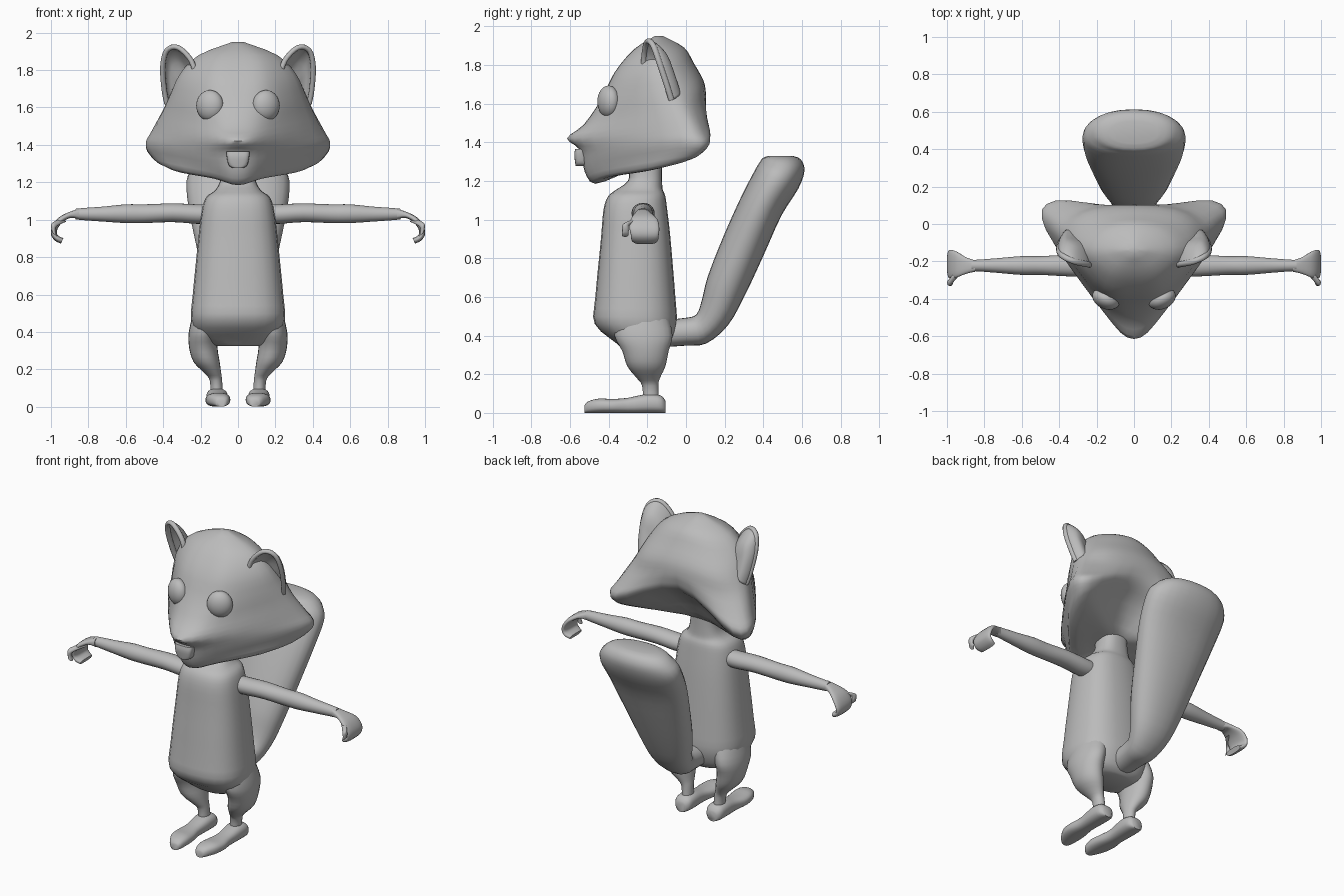
import bpy, bmesh, math
from mathutils import Vector

if "Cube" in bpy.data.objects:
    bpy.data.objects.remove(bpy.data.objects["Cube"])

grey = bpy.data.materials.new("plain grey")
grey.diffuse_color = (0.5, 0.5, 0.5, 1)
grey.use_nodes = True
grey.node_tree.nodes["Principled BSDF"].inputs["Base Color"].default_value = grey.diffuse_color


def spline(pts, steps, closed=False):
    """Catmull-Rom curve through the points."""
    n, out = len(pts), []
    for i in range(n if closed else n - 1):
        get = (lambda k: pts[k % n]) if closed else (lambda k: pts[max(0, min(n - 1, k))])
        a, b, c, d = (get(i + k) for k in (-1, 0, 1, 2))
        for s in range(steps):
            t = s / steps
            out.append(0.5 * (2 * b + (c - a) * t + (2 * a - 5 * b + 4 * c - d) * t * t
                              + (3 * b - a - 3 * c + d) * t ** 3))
    if not closed:
        out.append(pts[-1].copy())
    return out


def loft(name, rings, steps=3, closed=True, caps=True, side=1, angle=60):
    """Skin through rings of equal point count; side=-1 mirrors in x."""
    columns = [spline(list(col), steps) for col in zip(*rings)]
    bm = bmesh.new()
    grid = [[bm.verts.new((p.x * side, p.y, p.z)) for p in row] for row in zip(*columns)]
    n = len(grid[0])
    for r, q in zip(grid, grid[1:]):
        for i in range(n if closed else n - 1):
            j = (i + 1) % n
            bm.faces.new((r[i], r[j], q[j], q[i]))
    if caps:
        bm.faces.new(grid[0])
        bm.faces.new(grid[-1])
    bmesh.ops.recalc_face_normals(bm, faces=bm.faces)
    return finish(name, bm, angle)


def finish(name, bm, angle=60):
    me = bpy.data.meshes.new(name)
    bm.to_mesh(me)
    bm.free()
    me.materials.append(grey)
    ob = bpy.data.objects.new(name, me)
    bpy.context.collection.objects.link(ob)
    bpy.ops.object.select_all(action='DESELECT')
    ob.select_set(True)
    bpy.context.view_layer.objects.active = ob
    bpy.ops.object.shade_smooth_by_angle(angle=math.radians(angle))
    return ob


def oval(centre, u, v, power=2.0, n=24):
    """Superellipse ring spanned by the half-axes u and v."""
    c, u, v = Vector(centre), Vector(u), Vector(v)
    f = lambda w: math.copysign(abs(w) ** (2 / power), w)
    return [c + u * f(math.cos(2 * math.pi * i / n)) + v * f(math.sin(2 * math.pi * i / n))
            for i in range(n)]


# torso and neck: z, y centre, half width, half depth
torso = [(.325, -.22, .12, .10), (.36, -.22, .20, .14), (.46, -.26, .25, .212), (.6, -.262, .242, .207),
         (.9, -.26, .212, .18), (1.05, -.262, .193, .165), (1.12, -.255, .17, .148),
         (1.155, -.24, .125, .12), (1.2, -.212, .098, .088), (1.27, -.21, .088, .085), (1.42, -.21, .085, .085)]
loft("torso", [oval((0, y, z), (rx, 0, 0), (0, ry, 0), 2.6) for z, y, rx, ry in torso])

# tail: y, z, tilt, half width, half thickness
tail = [(-.12, .41, 0, .08, .07), (0, .42, 0, .09, .072), (.08, .435, 18, .105, .08), (.15, .52, 45, .14, .095),
        (.21, .66, 64, .18, .108), (.30, .87, 66, .225, .115), (.39, 1.07, 65, .265, .115),
        (.47, 1.21, 66, .275, .122), (.497, 1.275, 80, .24, .118), (.495, 1.315, 88, .19, .098),
        (.49, 1.33, 90, .13, .06)]
loft("tail", [oval((0, y, z), (rx, 0, 0), (0, -rt * math.sin(math.radians(a)), rt * math.cos(math.radians(a))), 2.2)
              for y, z, a, rx, rt in tail])

# head: half rings from the chin up, points run front, cheek front, cheek, cheek back, back
head = [
    ((0, -.32, 1.24), (.07, -.29, 1.25), (.11, -.21, 1.26), (.08, -.14, 1.27), (0, -.125, 1.28)),
    ((0, -.47, 1.185), (.13, -.40, 1.22), (.35, -.14, 1.265), (.36, .05, 1.33), (0, -.03, 1.44)),
    ((0, -.525, 1.25), (.15, -.43, 1.28), (.445, -.05, 1.345), (.41, .10, 1.36), (0, .05, 1.52)),
    ((0, -.548, 1.36), (.16, -.455, 1.36), (.472, -.03, 1.41), (.42, .125, 1.41), (0, .08, 1.56)),
    ((0, -.615, 1.42), (.16, -.475, 1.43), (.45, -.04, 1.47), (.37, .10, 1.48), (0, .095, 1.6)),
    ((0, -.53, 1.49), (.17, -.425, 1.52), (.40, -.08, 1.58), (.30, .07, 1.58), (0, .103, 1.65)),
    ((0, -.44, 1.62), (.18, -.38, 1.63), (.36, -.12, 1.67), (.27, .05, 1.68), (0, .09, 1.72)),
    ((0, -.37, 1.76), (.16, -.34, 1.76), (.31, -.15, 1.78), (.22, 0, 1.78), (0, .04, 1.81)),
    ((0, -.27, 1.88), (.12, -.25, 1.88), (.21, -.15, 1.88), (.15, -.05, 1.88), (0, -.01, 1.89)),
    ((0, -.16, 1.95), (.02, -.15, 1.95), (.03, -.14, 1.95), (.02, -.13, 1.95), (0, -.12, 1.95))]
rings = []
for half in head:
    half = [Vector(p) for p in half]
    mirrored = [Vector((-p.x, p.y, p.z)) for p in half[-2:0:-1]]
    rings.append(spline(half + mirrored, 4, closed=True))
loft("head", rings)

# front teeth, narrowing downwards
loft("teeth", [oval((0, y, z), (rx, 0, 0), (0, .033, 0), 3.5)
               for z, y, rx in ((1.277, -.537, .03), (1.292, -.54, .05), (1.335, -.545, .06), (1.365, -.54, .062))])

# leg: z, x, y, half width, half depth
leg = [(.50, .15, -.23, .09, .14), (.40, .183, -.22, .08, .15), (.32, .186, -.21, .076, .12),
       (.24, .168, -.205, .07, .098), (.18, .135, -.195, .045, .06), (.14, .118, -.185, .033, .042),
       (.05, .112, -.18, .033, .042)]
# foot: y, x, half width, height
foot = [(-.525, .09, .025, .04), (-.505, .093, .043, .06), (-.45, .103, .062, .074), (-.38, .11, .064, .072),
        (-.3, .112, .052, .078), (-.2, .112, .058, .098), (-.13, .112, .054, .09), (-.105, .112, .03, .06)]
# arm: x, z, half depth, half height
arm = [(.14, 1.03, .055, .05), (.22, 1.03, .06, .052), (.35, 1.037, .058, .05), (.5, 1.032, .05, .05),
       (.6, 1.032, .05, .05), (.72, 1.03, .04, .04), (.82, 1.03, .032, .033), (.87, 1.03, .03, .028)]
# hand: x, z, y, half width, tilt of the curling palm
hand = [(.85, 1.03, -.225, .03, 0), (.9, 1.025, -.222, .045, -20), (.95, .998, -.217, .07, -42),
        (.98, .955, -.215, .077, -70), (.983, .92, -.213, .072, -105), (.965, .898, -.213, .07, -140),
        (.94, .887, -.213, .06, -155)]
thumb = [(.93, -.25, 1.0), (.962, -.285, .985), (.984, -.312, .97), (.987, -.313, .945), (.98, -.315, .92)]
ear = [(.22, -.22, 1.75), (.25, -.215, 1.85), (.32, -.2, 1.92), (.38, -.172, 1.905),
       (.402, -.14, 1.82), (.395, -.1, 1.70), (.38, -.075, 1.62)]

for s, label in ((1, "left"), (-1, "right")):
    loft(label + "_leg", [oval((x, y, z), (rx, 0, 0), (0, ry, 0)) for z, x, y, rx, ry in leg], side=s)
    loft(label + "_foot", [oval((x, y, h / 2), (rx, 0, 0), (0, 0, h / 2), 2.5) for y, x, rx, h in foot], side=s)
    loft(label + "_arm", [oval((x, -.222, z), (0, ry, 0), (0, 0, rz)) for x, z, ry, rz in arm], side=s)
    palm = []
    for i, (x, z, y, ry, a) in enumerate(hand):
        t = .028 if i == 0 else .016
        a = math.radians(a)
        palm.append(oval((x, y, z), (0, ry, 0), (-t * math.sin(a), 0, t * math.cos(a)), 2.8))
    loft(label + "_hand", palm, side=s)
    loft(label + "_thumb", [oval(p, (0, .017, 0), (.012, 0, .01), 2, 12) for p in thumb], side=s)

    # ear cup: shell from the rim in to a point sunk in the head, with a round rim
    rim = spline([Vector(p) for p in ear], 4)
    apex = Vector((.28, -.12, 1.72))
    shell = []
    for k, back in ((0, 0), (.1, .03), (.4, .06), (.95, .04)):
        shell.append([p.lerp(apex, k) + Vector((.1, .95, 0)) * back for p in rim])
    cup = loft(label + "_ear", shell, closed=False, caps=False, side=s)
    mod = cup.modifiers.new("thickness", 'SOLIDIFY')
    mod.thickness, mod.offset = .014, 0
    tube = []
    for i, p in enumerate(rim):
        d = (rim[min(i + 1, len(rim) - 1)] - rim[max(i - 1, 0)]).normalized()
        u = d.cross(Vector((.4, -.9, 0))).normalized()
        tube.append(oval(p, u * .014, d.cross(u) * .016, 2, 10))
    loft(label + "_ear_rim", tube, steps=1, side=s)

    # bulging eye turned along the face
    bm = bmesh.new()
    bmesh.ops.create_uvsphere(bm, u_segments=24, v_segments=16, radius=1)
    eye = finish(label + "_eye", bm)
    eye.scale = (.077, .054, .083)
    eye.rotation_euler = (0, 0, s * math.radians(25))
    eye.location = (s * .15, -.4, 1.61)
